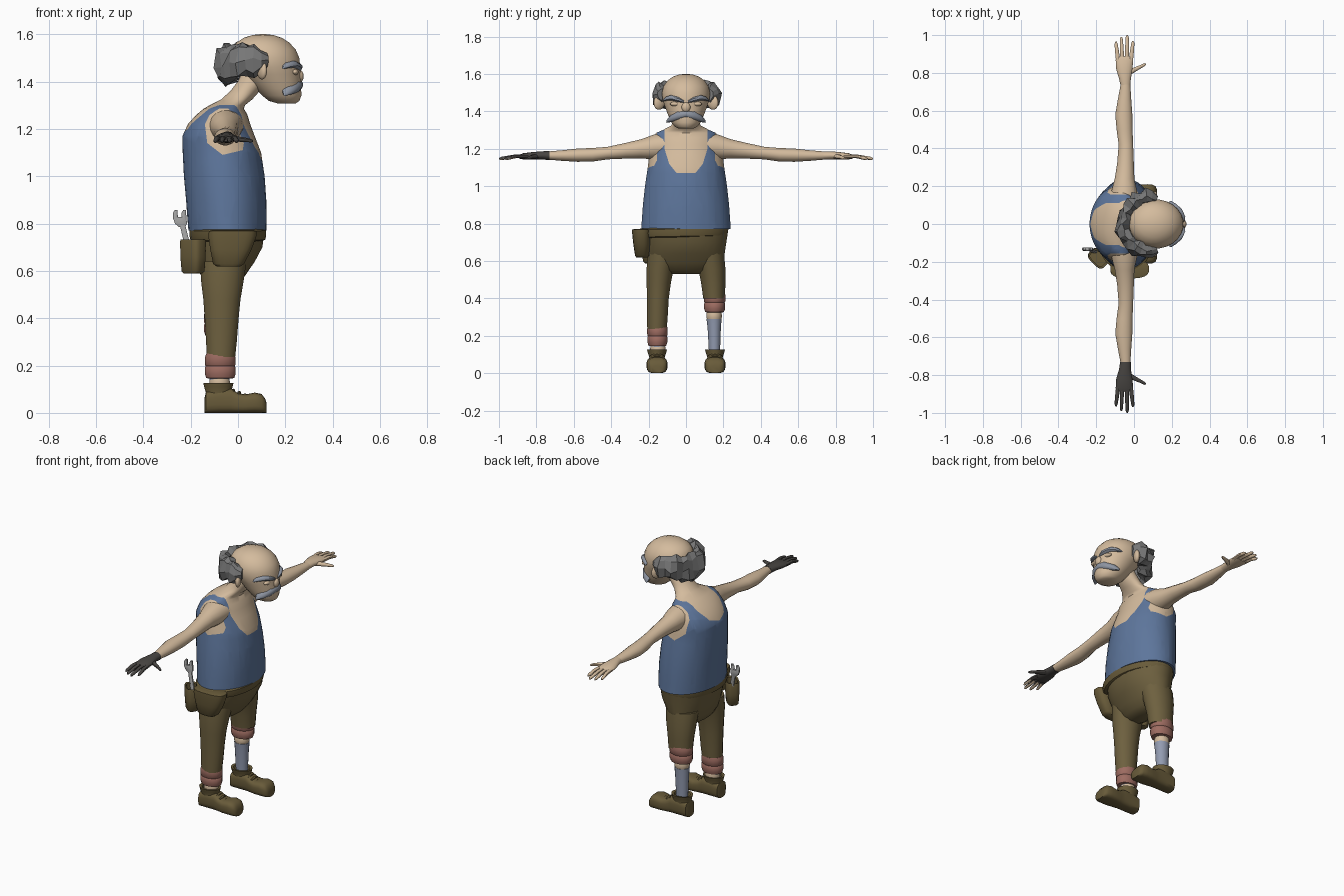
import bpy, bmesh, math, random
from mathutils import Vector

random.seed(4)


def mat(name, r, g, b):
    m = bpy.data.materials.new(name)
    m.diffuse_color = (r, g, b, 1)
    return m


SKIN = mat("skin", .66, .50, .34)
SHIRT = mat("blue_cloth", .11, .18, .33)
TROUSER = mat("olive_cloth", .155, .118, .05)
LEATHER = mat("brown_leather", .14, .105, .042)
HAIR = mat("grey_hair", .19, .19, .19)
BROW = mat("light_grey_hair", .27, .30, .36)
GLOVE = mat("dark_glove", .065, .06, .055)
CUFF = mat("pink_cuff", .34, .15, .12)
SOCK = mat("sock_grey", .29, .33, .44)
STEEL = mat("steel", .38, .38, .38)


def finish(name, bm, *mats):
    bmesh.ops.recalc_face_normals(bm, faces=bm.faces[:])
    me = bpy.data.meshes.new(name)
    bm.to_mesh(me)
    bm.free()
    for m in mats:
        me.materials.append(m)
    ob = bpy.data.objects.new(name, me)
    bpy.context.collection.objects.link(ob)
    return ob


def skin_rings(bm, rings):
    """Join equal rings of points into a closed tube."""
    vs = [[bm.verts.new(p) for p in r] for r in rings]
    n = len(vs[0])
    for a, b in zip(vs, vs[1:]):
        for i in range(n):
            bm.faces.new((a[i], a[(i + 1) % n], b[(i + 1) % n], b[i]))
    bm.faces.new(vs[0])
    bm.faces.new(vs[-1])


def loft_bm(rings, axis='z', n=16, p=2.0):
    """Rings are (position on axis, centre u, centre v, radius u, radius v)."""
    def se(c):
        return math.copysign(abs(c) ** (2 / p), c)
    out = []
    for t, cu, cv, ru, rv in rings:
        ring = []
        for i in range(n):
            a = 2 * math.pi * (i + .5) / n
            u, v = cu + ru * se(math.cos(a)), cv + rv * se(math.sin(a))
            ring.append({'z': (u, v, t), 'y': (u, t, v), 'x': (t, u, v)}[axis])
        out.append(ring)
    bm = bmesh.new()
    skin_rings(bm, out)
    return bm


def loft(name, m, rings, axis='z', n=16, p=2.0, s=1):
    bm = loft_bm(rings, axis, n, p)
    for v in bm.verts:
        v.co.y *= s
    return finish(name, bm, m)


def ball(name, m, loc, scale, rot=(0, 0, 0)):
    bm = bmesh.new()
    bmesh.ops.create_uvsphere(bm, u_segments=14, v_segments=9, radius=1)
    ob = finish(name, bm, m)
    ob.location, ob.scale, ob.rotation_euler = loc, scale, rot
    return ob


# Torso and neck, with the vest outline cut into the surface
bm = loft_bm([(.77, -.045, 0, .165, .24), (.83, -.047, 0, .168, .236), (.9, -.05, 0, .17, .231),
              (1.0, -.058, 0, .171, .22), (1.1, -.068, 0, .166, .205), (1.17, -.082, 0, .153, .197),
              (1.22, -.08, 0, .132, .187), (1.26, -.068, 0, .108, .175), (1.285, -.06, 0, .085, .16),
              (1.3, -.045, 0, .075, .125), (1.325, -.005, 0, .066, .078), (1.36, .03, 0, .062, .065),
              (1.4, .06, 0, .062, .06), (1.44, .08, 0, .06, .055)], n=40)
for f in bm.faces:
    f.material_index = 0


def cut(co, no, keep=lambda c: True):
    fs = [f for f in bm.faces if keep(f.calc_center_median())]
    geom = set(fs) | {e for f in fs for e in f.edges} | {v for f in fs for v in f.verts}
    bmesh.ops.bisect_plane(bm, geom=list(geom), dist=1e-5, plane_co=co, plane_no=no)


def paint_opening(poly, i, keep):
    lines = list(zip(poly, poly[1:] + poly[:1]))
    for (a, b), (c, d) in lines:
        co, no = Vector((0, 0, b)), Vector((0, 0, c - a))
        co[i], no[i] = a, -(d - b)
        cut(co, no, keep)
    for f in bm.faces:
        m = f.calc_center_median()
        if keep(m) and all((c - a) * (m.z - b) - (d - b) * (m[i] - a) > 0 for (a, b), (c, d) in lines):
            f.material_index = 1


cut((0, .155, 0), (0, 1, 0))
cut((0, -.155, 0), (0, 1, 0))
cut((-.06, 0, 0), (1, 0, 0))
paint_opening([(.115, 1.45), (-.115, 1.45), (-.115, 1.2), (-.09, 1.12), (-.05, 1.07),
               (.05, 1.07), (.09, 1.12), (.115, 1.2)], 1, lambda c: c.x > -.06)
paint_opening([(.115, 1.45), (-.115, 1.45), (-.11, 1.26), (-.07, 1.2), (0, 1.18),
               (.07, 1.2), (.11, 1.26)], 1, lambda c: c.x < -.06)
paint_opening([(-.14, 1.22), (-.13, 1.14), (-.065, 1.09), (.02, 1.11), (.035, 1.2),
               (.01, 1.3), (-.1, 1.3)], 0, lambda c: abs(c.y) > .155)
for f in bm.faces:
    if f.calc_center_median().z > 1.3:
        f.material_index = 1
finish("torso_with_vest", bm, SHIRT, SKIN)

# Head, nose, moustache
loft("head", SKIN, [(1.308, .205, 0, .04, .04), (1.318, .195, 0, .065, .06), (1.34, .185, 0, .083, .078),
                    (1.37, .17, 0, .098, .092), (1.4, .155, 0, .112, .104), (1.43, .143, 0, .122, .115),
                    (1.46, .128, 0, .136, .126), (1.5, .116, 0, .144, .13), (1.535, .11, 0, .135, .121),
                    (1.565, .105, 0, .112, .1), (1.585, .105, 0, .08, .072), (1.596, .105, 0, .045, .04),
                    (1.6, .105, 0, .012, .012)], n=24)
ball("nose", SKIN, (.26, 0, 1.422), (.018, .024, .027))
half = [(.105, .198, 1.345, .006, .006), (.085, .212, 1.36, .026, .018), (.045, .242, 1.378, .024, .026),
        (.0, .262, 1.386, .013, .018)]
loft("moustache", BROW, half + [(-y, *r) for y, *r in half[-2::-1]], 'y', 10)

# Horseshoe of tufty hair round the back of the head
rings = []
for k in range(19):
    a = math.radians(72 + 216 * k / 18)
    side = abs(math.sin(a))
    end = min(1, .45 + .25 * min(k, 18 - k))
    zc, h, w = 1.462 + .028 * side, (.09 - .02 * side) * end, .045 * end
    ring = []
    for j in range(8):
        b = 2 * math.pi * j / 8
        o = w * math.cos(b) + random.uniform(-.014, .018) * end
        z = zc + h * math.sin(b) + random.uniform(-.013, .013) * end
        ring.append((.082 + (.128 + o) * math.cos(a), (.136 + o) * math.sin(a), z))
    rings.append(ring)
bm = bmesh.new()
skin_rings(bm, rings)
finish("hair", bm, HAIR)

for s, side in ((1, "left"), (-1, "right")):
    # Face details on each side
    loft(side + "_eyebrow", BROW, [(.012, .26, 1.452, .008, .007), (.04, .255, 1.463, .018, .014),
                                   (.08, .232, 1.473, .022, .015), (.105, .208, 1.468, .018, .012),
                                   (.122, .192, 1.458, .006, .005)], 'y', 8, s=s)
    ball(side + "_closed_eye", SKIN, (.24, s * .055, 1.44), (.016, .03, .013))
    ball(side + "_ear", SKIN, (.1, s * .142, 1.45), (.018, .034, .042), (s * .25, 0, s * -.5))

    # Arm
    loft(side + "_arm", SKIN, [(.1, -.052, 1.215, .078, .07), (.17, -.052, 1.21, .07, .068),
                               (.24, -.05, 1.2, .053, .052), (.32, -.045, 1.19, .045, .043),
                               (.42, -.043, 1.177, .039, .034), (.5, -.05, 1.168, .043, .037),
                               (.58, -.054, 1.166, .046, .036), (.66, -.05, 1.164, .036, .029),
                               (.74, -.045, 1.164, .026, .022)], 'y', s=s)
    # Hand
    hm = SKIN if s > 0 else GLOVE
    w = 0 if s > 0 else .003
    loft(side + "_palm", hm, [(.73, -.045, 1.164, .026 + w, .022 + w), (.77, -.048, 1.165, .032, .022),
                              (.82, -.051, 1.163, .044, .02), (.87, -.051, 1.16, .047, .017),
                              (.888, -.051, 1.158, .042, .012)], 'y', s=s)
    for k, (x0, x1, tip) in enumerate(((-.084, -.095, .965), (-.062, -.067, .99),
                                       (-.039, -.036, 1.0), (-.017, -.006, .97))):
        f = loft(f"{side}_finger_{k + 1}", hm,
                 [(.86, x0, 1.16, .012, .012), (.91, (x0 + x1) / 2, 1.16, .0115, .011),
                  (tip - .012, x1, 1.149, .009, .009), (tip, x1, 1.146, .004, .004)], 'y', 8, s=s)
        if s < 0:  # bare undersides of the fingertips
            f.data.materials.append(SKIN)
            for q in f.data.polygons:
                q.material_index = int(q.normal.z < -.3 and q.center.y < -.9)
    loft(side + "_thumb", hm, [(-.04, .785, 1.16, .02, .014), (-.01, .81, 1.158, .016, .013),
                               (.03, .83, 1.154, .011, .01), (.055, .843, 1.15, .009, .008),
                               (.064, .847, 1.149, .004, .004)], 'x', 8, s=s)

    # Trouser leg, the left one rolled higher
    up = .18 if s > 0 else 0
    leg = [(.64, -.062, .12, .1, .085), (.56, -.066, .138, .092, .074), (.48, -.068, .146, .08, .066),
           (.4, -.069, .15, .073, .059)]
    if s < 0:
        leg += [(.3, -.07, .153, .066, .056), (.235, -.072, .155, .061, .053)]
    loft(side + "_trouser_leg", TROUSER, leg, s=s)
    g = 1.06 if s > 0 else 1
    loft(side + "_rolled_cuff", CUFF, [(z + up, -.075, .153, rx * g, ry * g) for z, rx, ry in
                                       ((.145, .045, .036), (.147, .06, .048), (.165, .066, .054),
                                        (.193, .066, .054), (.198, .062, .051), (.203, .066, .055),
                                        (.235, .066, .056), (.25, .06, .053))], s=s)
    # Shin and sock
    loft(side + "_shin", SKIN, [(.1 + up, -.078, .15, .038, .036), (.118 + up, -.078, .15, .044, .042),
                                (.135 + up, -.078, .15, .044, .042), (.16 + up, -.078, .15, .038, .036)], s=s)
    loft(side + "_sock", SOCK, [(.08, -.08, .152, .034, .029), (.13, -.08, .152, .036, .031),
                                (.115 + up * .7, -.079, .151, .041, .036),
                                (.155 if s < 0 else .29, -.078, .15, .045, .041)][::1 if s > 0 else 3], s=s)

    # Boot: foot, toe cap, collar, laces
    loft(side + "_boot_foot", LEATHER, [(x, .155, rz, ry, rz) for x, ry, rz in
                                        ((-.142, .03, .03), (-.135, .043, .045), (-.08, .045, .052),
                                         (-.03, .045, .052), (.0, .048, .042), (.03, .053, .039),
                                         (.07, .056, .043), (.1, .053, .04), (.115, .044, .03),
                                         (.121, .028, .02))], 'x', 20, 3.2, s)
    loft(side + "_boot_collar", LEATHER, [(.05, -.08, .155, .058, .044), (.085, -.082, .155, .055, .042),
                                          (.11, -.083, .155, .061, .05), (.126, -.083, .155, .065, .054),
                                          (.124, -.083, .155, .05, .04), (.1, -.083, .155, .04, .032)], s=s)
    for k in range(3):
        x, z = -.02 + .025 * k, .1 - .01 * k
        loft(f"{side}_boot_lace_{k + 1}", LEATHER, [(.125, x, z - .012, .006, .006), (.155, x, z - .004, .008, .007),
                                                    (.185, x, z - .012, .006, .006)], 'y', 6, s=s)

# Trouser seat and belt
loft("trouser_seat", TROUSER, [(.53, -.066, 0, .04, .1), (.55, -.066, 0, .075, .16), (.59, -.062, 0, .1, .2),
                               (.64, -.053, 0, .125, .208), (.7, -.044, 0, .148, .217),
                               (.77, -.043, 0, .156, .228)], n=28)
belt = loft("belt", LEATHER, [(.728, -.043, 0, .15, .22), (.733, -.043, 0, .159, .235), (.75, -.043, 0, .163, .241),
                              (.772, -.043, 0, .163, .242), (.779, -.043, 0, .155, .23)], n=32)
belt.rotation_euler.x = .02

# Hip pouches
loft("side_pouch", LEATHER, [(.618, -.04, -.235, .05, .03), (.63, -.04, -.235, .066, .038),
                             (.69, -.03, -.236, .088, .046), (.745, -.024, -.238, .102, .05),
                             (.768, -.022, -.238, .102, .05), (.772, -.022, -.236, .09, .04)], n=20, p=2.8)
p = loft("tool_pouch", LEATHER, [(.588, 0, 0, .04, .026), (.598, 0, 0, .05, .033), (.66, 0, 0, .055, .037),
                                 (.725, 0, 0, .056, .038), (.732, 0, 0, .054, .036), (.728, 0, 0, .045, .028),
                                 (.69, 0, 0, .045, .028)], n=20, p=3.5)
p.location = (-.19, -.182, 0)
p.rotation_euler.z = -math.pi / 4

# Spanner in the tool pouch
loft("spanner_shaft", STEEL, [(.66, -.202, -.15, .013, .008), (.8, -.236, -.135, .012, .008)], n=8, p=3)
loft("spanner_head", STEEL, [(.785, -.236, -.135, .014, .009), (.8, -.241, -.134, .027, .01),
                             (.82, -.245, -.133, .029, .01), (.828, -.246, -.133, .022, .009)], n=8, p=3)
for k, x in enumerate((-.263, -.227)):
    loft(f"spanner_jaw_{k + 1}", STEEL, [(.815, x, -.133, .011, .01), (.845, x - .002, -.132, .01, .009),
                                         (.858, x + .002, -.132, .006, .007)], n=8, p=3)

# Smooth shading everywhere except the faceted hair
for ob in bpy.context.scene.objects:
    ob.select_set(ob.name != "hair")
    bpy.context.view_layer.objects.active = ob
bpy.context.view_layer.objects.active = bpy.data.objects["head"]
bpy.ops.object.shade_smooth_by_angle(angle=math.radians(45))
